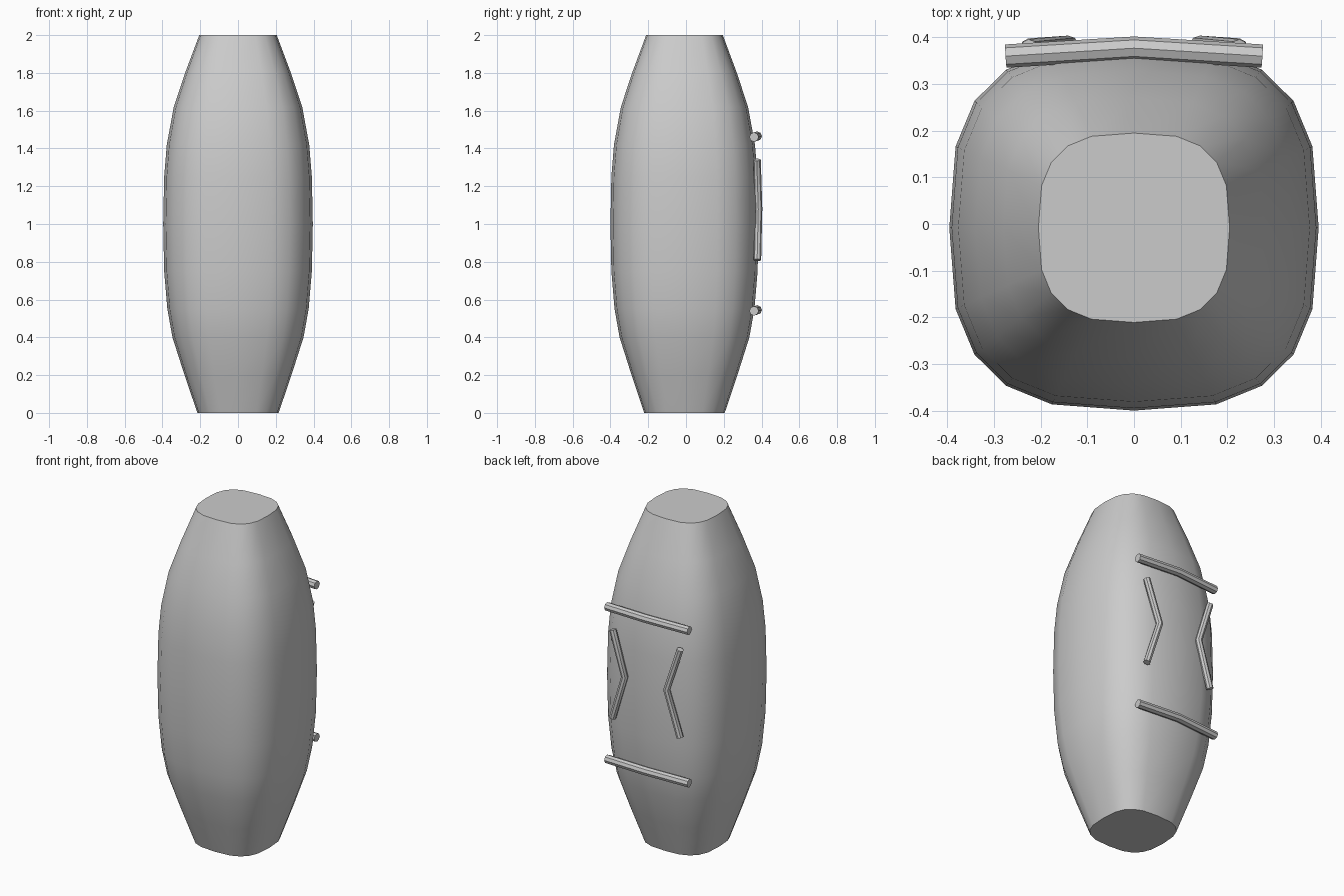
import bpy, bmesh
from math import pi, cos, sin, copysign

if "Cube" in bpy.data.objects:
    bpy.data.objects.remove(bpy.data.objects["Cube"])


def spow(v, p):
    return copysign(abs(v) ** p, v)


def lofted_body(name, profile, sides=20, n=2.9):
    # stack of rounded-square rings, capped flat at both ends
    bm = bmesh.new()
    rings = []
    for z, r in profile:
        ring = []
        for i in range(sides):
            a = 2 * pi * i / sides
            x = r * spow(cos(a), 2 / n)
            y = r * spow(sin(a), 2 / n)
            ring.append(bm.verts.new((x, y * 0.99 - 0.008, z)))
        rings.append(ring)
    for lo, hi in zip(rings, rings[1:]):
        for i in range(sides):
            j = (i + 1) % sides
            bm.faces.new((lo[i], lo[j], hi[j], hi[i]))
    bm.faces.new(rings[0][::-1])
    bm.faces.new(rings[-1])
    me = bpy.data.meshes.new(name)
    bm.to_mesh(me)
    bm.free()
    ob = bpy.data.objects.new(name, me)
    bpy.context.collection.objects.link(ob)
    return finish(ob)


def rod(name, points, radius):
    # thin capped tube along a polyline
    cu = bpy.data.curves.new(name, 'CURVE')
    cu.dimensions = '3D'
    cu.bevel_depth = radius
    cu.bevel_resolution = 2
    cu.use_fill_caps = True
    sp = cu.splines.new('POLY')
    sp.points.add(len(points) - 1)
    for p, co in zip(sp.points, points):
        p.co = (*co, 1)
    ob = bpy.data.objects.new(name, cu)
    bpy.context.collection.objects.link(ob)
    bpy.ops.object.select_all(action='DESELECT')
    ob.select_set(True)
    bpy.context.view_layer.objects.active = ob
    bpy.ops.object.convert(target='MESH')
    return finish(bpy.context.object)


def finish(ob):
    bpy.ops.object.select_all(action='DESELECT')
    ob.select_set(True)
    bpy.context.view_layer.objects.active = ob
    bpy.ops.object.shade_smooth_by_angle(angle=0.7)
    return ob


# barrel-shaped stone body
lofted_body("stone_body", [
    (0, 0.215), (0.2, 0.283), (0.4, 0.347), (0.55, 0.374), (0.75, 0.391),
    (1.0, 0.396), (1.25, 0.391), (1.42, 0.377), (1.62, 0.34),
    (1.8, 0.28), (2.0, 0.205)])

# horizontal bars on the back
for label, z in (("lower", 0.54), ("upper", 1.46)):
    rod(label + "_bar", [(-0.275, 0.36, z), (0, 0.377, z + 0.005),
                         (0.275, 0.36, z)], 0.025)

# mirrored chevrons pointing at the centre line
for label, s in (("left", -1), ("right", 1)):
    rod(label + "_chevron", [(s * 0.225, 0.378, 0.81), (s * 0.14, 0.384, 1.08),
                             (s * 0.225, 0.376, 1.34)], 0.02)
